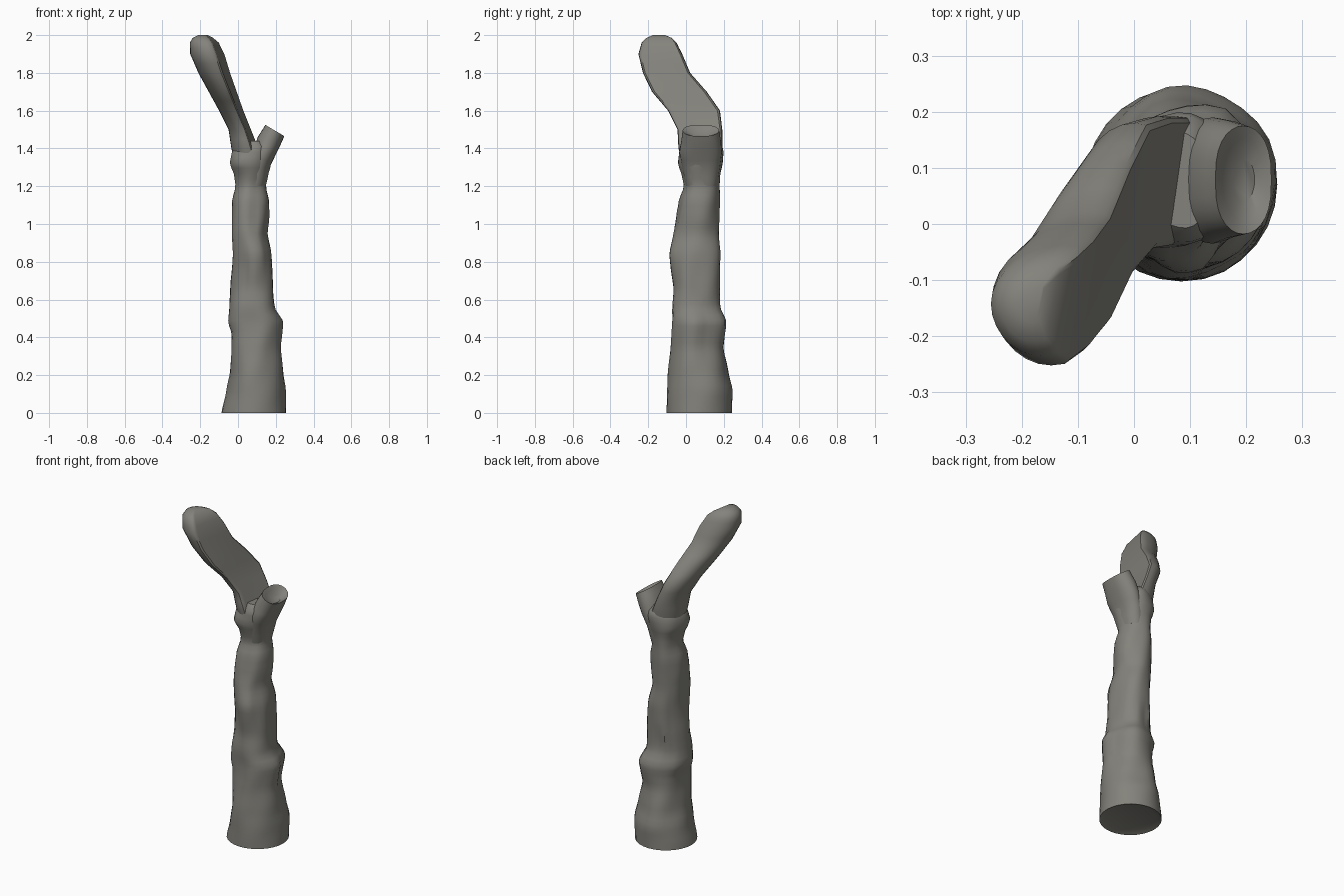
import bpy, bmesh, math
from mathutils import Vector

if "Cube" in bpy.data.objects:
    bpy.data.objects.remove(bpy.data.objects["Cube"])

SEG = 28
bark = bpy.data.materials.new("grey_brown_bark")
bark.diffuse_color = (0.23, 0.225, 0.20, 1)
bark.use_nodes = True
bark.node_tree.nodes["Principled BSDF"].inputs["Base Color"].default_value = bark.diffuse_color


def sample(keys, z):
    """Smoothly interpolate a (z, x0, x1, y0, y1) table at height z."""
    for a, b in zip(keys, keys[1:]):
        if z <= b[0]:
            t = (z - a[0]) / (b[0] - a[0])
            t = t * t * (3 - 2 * t) * 0.5 + t * 0.5
            return [p + (q - p) * t for p, q in zip(a[1:], b[1:])]
    return keys[-1][1:]


def loft(name, rings, sharp=40):
    """Skin a stack of rings and cap both ends."""
    bm = bmesh.new()
    vs = [[bm.verts.new(p) for p in r] for r in rings]
    n = len(rings[0])
    for lo, hi in zip(vs, vs[1:]):
        for i in range(n):
            j = (i + 1) % n
            bm.faces.new((lo[i], lo[j], hi[j], hi[i]))
    bm.faces.new(vs[0][::-1])
    bm.faces.new(vs[-1])
    bmesh.ops.recalc_face_normals(bm, faces=bm.faces)
    me = bpy.data.meshes.new(name)
    bm.to_mesh(me)
    bm.free()
    ob = bpy.data.objects.new(name, me)
    bpy.context.collection.objects.link(ob)
    me.materials.append(bark)
    bpy.ops.object.select_all(action='DESELECT')
    ob.select_set(True)
    bpy.context.view_layer.objects.active = ob
    bpy.ops.object.shade_smooth_by_angle(angle=math.radians(sharp))
    return ob


def place(box, u, v, z):
    x0, x1, y0, y1 = box
    return Vector(((x0 + x1) / 2 + u * (x1 - x0) / 2,
                   (y0 + y1) / 2 + v * (y1 - y0) / 2, z))


angles = [2 * math.pi * i / SEG for i in range(SEG)]

# Trunk: height, then left, right, front and back limits
trunk_keys = [
    (0.00, -.09, .258, -.105, .245), (0.12, -.065, .255, -.103, .25),
    (0.22, -.045, .24, -.10, .225), (0.35, -.037, .225, -.09, .20),
    (0.42, -.038, .235, -.085, .205), (0.48, -.058, .245, -.08, .21),
    (0.56, -.048, .20, -.08, .18), (0.66, -.04, .19, -.07, .185),
    (0.78, -.03, .182, -.08, .188), (0.84, -.028, .178, -.085, .19),
    (0.95, -.032, .155, -.07, .178), (1.04, -.036, .165, -.055, .178),
    (1.12, -.034, .165, -.04, .18), (1.20, -.015, .148, -.012, .178),
    (1.26, -.022, .16, -.025, .182), (1.32, -.045, .175, -.045, .195),
    (1.38, -.035, .185, -.04, .198), (1.42, -.01, .17, -.035, .19),
    (1.44, .02, .14, -.01, .16)]

# Bark folds: angle (degrees), height, angular width, half height, size
folds = [(-60, .84, 14, .10, .09), (-110, .72, 12, .12, -.12),
         (95, .62, 12, .09, -.16), (60, .50, 16, .10, .10),
         (15, .46, 14, .14, -.09), (-25, .75, 16, .16, .08),
         (135, .80, 13, .18, -.10), (200, .95, 16, .10, .10),
         (-75, 1.0, 16, .12, -.10), (-100, .35, 18, .15, -.06),
         (-120, 1.33, 18, .05, .12), (165, .62, 14, .14, -.09)]


def bump(a, z):
    fade = min(1, z / 0.2)
    r = 1 + fade * (.03 * math.sin(3 * a + 7 * z) + .022 * math.sin(5 * a - 13 * z + 1))
    for deg, h, w, hh, s in folds:
        d = (math.degrees(a) - deg + 180) % 360 - 180
        r += s * math.exp(-(d / w) ** 2 - ((z - h) / hh) ** 2)
    return r


rings = []
N = 50
for k in range(N + 1):
    z = 1.44 * k / N
    box = sample(trunk_keys, z)
    rings.append([place(box, math.cos(a) * bump(a, z) * .985,
                        math.sin(a) * bump(a, z) * .985, z) for a in angles])
# hollow underside
rings.insert(0, [place(trunk_keys[0][1:], .8 * math.cos(a), .8 * math.sin(a), .012)
                 for a in angles])
loft("trunk", rings)

# Long leaning branch: half-round section, flat towards the right
branch_keys = [
    (1.25, 0, .12, .0, .165), (1.40, -.035, .11, -.04, .192),
    (1.50, -.05, .07, -.045, .192), (1.60, -.10, .03, -.095, .18),
    (1.70, -.155, -.005, -.18, .11), (1.80, -.21, -.04, -.228, .022),
    (1.90, -.253, -.07, -.252, -.02), (1.96, -.255, -.10, -.235, -.05),
    (1.985, -.24, -.13, -.21, -.075), (2.0, -.21, -.16, -.175, -.11)]


def branch_point(box, a, z):
    v = math.sin(a)
    u = (min(math.cos(a), .3) + 1) / 1.3 * 2 - 1
    u -= .25 * (1 - v) * (u + 1) / 2
    return place(box, u, v, z)


heights = [1.25, 1.33, 1.4, 1.45, 1.5, 1.55, 1.6, 1.65, 1.7, 1.75, 1.8,
           1.85, 1.9, 1.935, 1.96, 1.985, 2.0]
loft("leaning_branch", [[branch_point(sample(branch_keys, z), a, z) for a in angles]
                        for z in heights], 35)

# Broken stub: flares to the right, slanted rim with a shallow dished end
stub_keys = [(1.20, .03, .145, 0, .165), (1.30, .05, .168, -.02, .18),
             (1.38, .08, .20, -.035, .19), (1.44, .105, .225, -.025, .185),
             (1.495, .145, .245, -.018, .175)]
stub = []
for z in (1.20, 1.25, 1.30, 1.34, 1.38, 1.41, 1.44, 1.47, 1.495):
    box = sample(stub_keys, z)
    tilt = .03 * max(0, (z - 1.3) / .195)
    stub.append([place(box, math.cos(a), math.copysign(abs(math.sin(a)) ** .75, math.sin(a)),
                       z - tilt * math.cos(a)) for a in angles])
for scale, drop in ((.75, .012), (.4, .03)):
    stub.append([place(box, scale * math.cos(a), scale * math.sin(a),
                       1.495 - drop - .03 * scale * math.cos(a)) for a in angles])
loft("broken_stub", stub)
